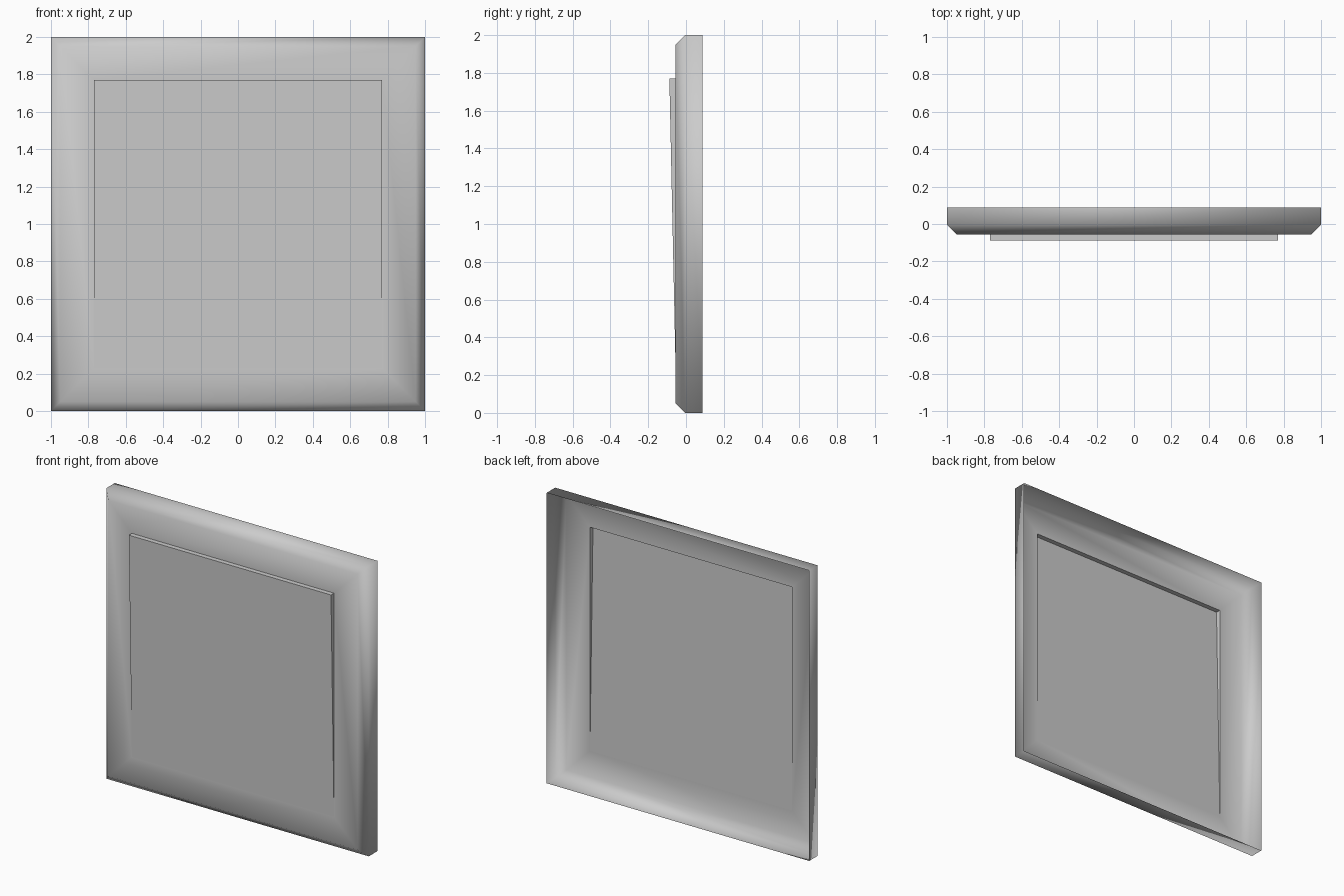
import bpy
import bmesh

cube = bpy.data.objects.get("Cube")
if cube:
    bpy.data.objects.remove(cube, do_unlink=True)

# Plain grey finish
GREY = (0.6, 0.6, 0.6, 1.0)
grey = bpy.data.materials.new("light grey")
grey.use_nodes = True
grey.diffuse_color = GREY
grey.node_tree.nodes["Principled BSDF"].inputs["Base Color"].default_value = GREY

BACK, RIM, FACE, RAISED = 0.088, -0.005, -0.055, -0.088
INSET = 0.77

bm = bmesh.new()


def square(half, y_bottom, y_top):
    """Square ring of vertices around the middle of the panel."""
    corners = ((-1, -1), (1, -1), (1, 1), (-1, 1))
    return [bm.verts.new((sx * half, y_top if sz > 0 else y_bottom, 1 + sz * half))
            for sx, sz in corners]


def bridge(outer, inner):
    for i in range(4):
        j = (i + 1) % 4
        bm.faces.new((outer[i], outer[j], inner[j], inner[i]))


# Open-backed shell: side walls, chamfer and flat border
back = square(1.0, BACK, BACK)
rim = square(1.0, RIM, RIM)
front = square(0.95, FACE, FACE)
border = square(INSET, FACE, FACE)
for outer, inner in ((back, rim), (rim, front), (front, border)):
    bridge(outer, inner)

# Tilted plate: flush at the bottom, raised at the top
bottom_left, bottom_right, top_right, top_left = border
raised_right = bm.verts.new((INSET, RAISED, 1 + INSET))
raised_left = bm.verts.new((-INSET, RAISED, 1 + INSET))
plate = bm.faces.new((bottom_left, bottom_right, raised_right, raised_left))
walls = [bm.faces.new((top_right, top_left, raised_left, raised_right)),
         bm.faces.new((bottom_right, top_right, raised_right)),
         bm.faces.new((top_left, bottom_left, raised_left))]

# Smooth shell with crisp edges around the plate
for face in bm.faces:
    face.smooth = True
for face in [plate] + walls:
    for edge in face.edges:
        edge.smooth = False

mesh = bpy.data.meshes.new("panel")
bm.to_mesh(mesh)
bm.free()
mesh.materials.append(grey)
panel = bpy.data.objects.new("panel", mesh)
bpy.context.scene.collection.objects.link(panel)
